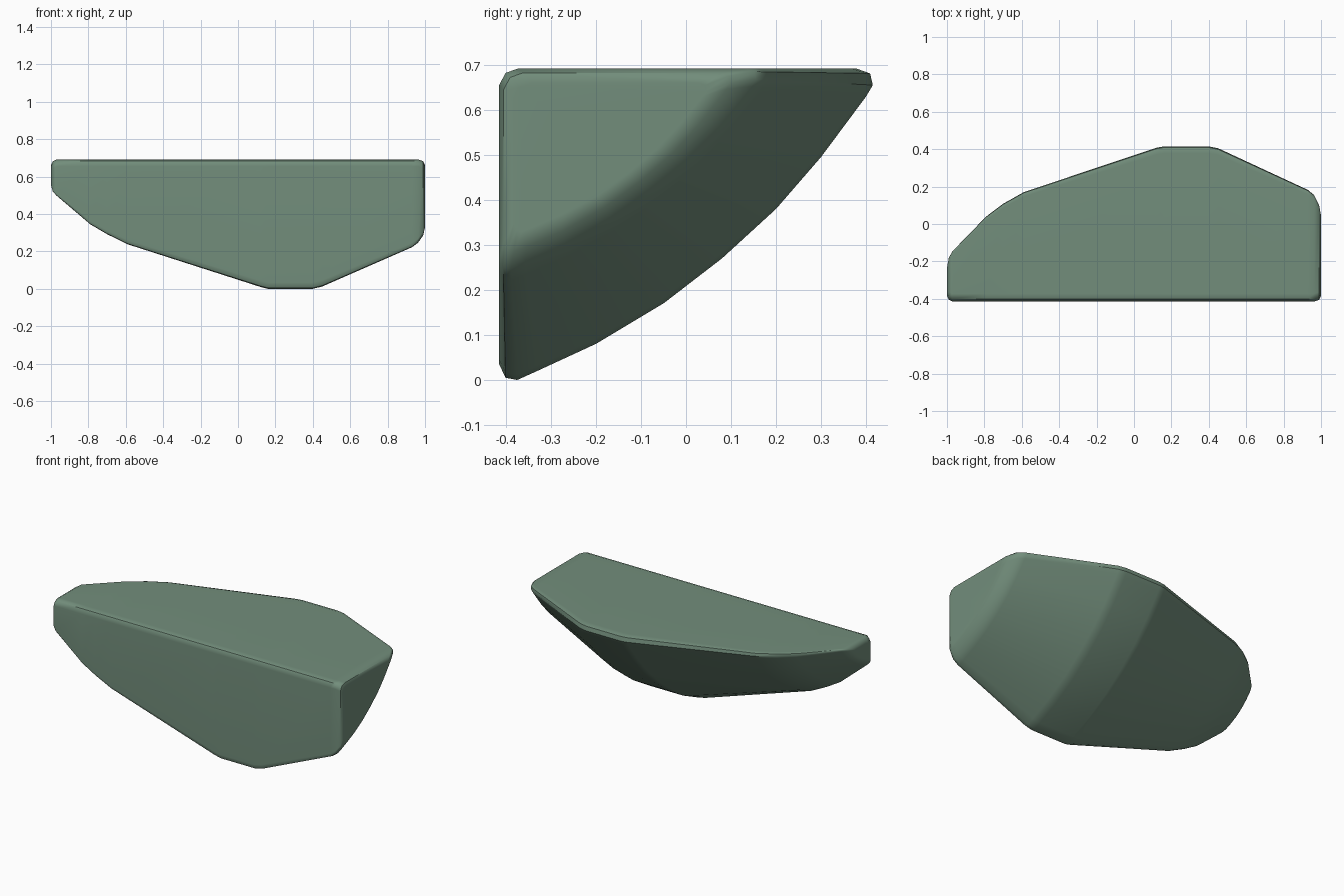
import bpy, bmesh

if "Cube" in bpy.data.objects:
    bpy.data.objects.remove(bpy.data.objects["Cube"])

TOP, FRONT = 0.692, -0.415

# stations along x: (x, bottom height at the front, back depth at the top, end inset)
stations = [
    (-1.0, 0.555, -0.235, 0.032), (-0.99, 0.52, -0.18, 0.010), (-0.97, 0.498, -0.145, 0.0),
    (-0.79, 0.345, 0.04, 0.0), (-0.70, 0.292, 0.108, 0.0), (-0.59, 0.238, 0.17, 0.0),
    (0.12, 0.010, 0.408, 0.0), (0.16, 0.0, 0.415, 0.0), (0.40, 0.0, 0.415, 0.0),
    (0.45, 0.012, 0.405, 0.0), (0.93, 0.222, 0.182, 0.0), (0.963, 0.247, 0.155, 0.0),
    (0.99, 0.285, 0.10, 0.010), (1.0, 0.33, 0.045, 0.032),
]

# curved belly as fractions of depth (back) and height (down)
belly = [(0.982, 0.09), (0.861, 0.285), (0.741, 0.451), (0.596, 0.61),
         (0.44, 0.754), (0.259, 0.884), (0.102, 0.971)]


def section(zb, yt, inset):
    """Rounded wedge section: flat front, flat top, curved belly."""
    f, t = FRONT + inset, TOP - inset
    d, h = yt - f, t - zb
    k = h / TOP
    pts = [(f, t - 0.037), (f + 0.014, t - 0.010), (f + 0.042, t),
           (yt - 0.037 * k, t), (yt - 0.006 * k, t - 0.011 * k), (yt, t - 0.037 * k)]
    pts += [(f + u * d, t - v * h) for u, v in belly]
    pts += [(f + 0.040 * k, zb), (f + 0.014 * k, zb + 0.005 * k), (f, zb + 0.035 * k)]
    return pts


# loft the sections and cap both ends
bm = bmesh.new()
rings = [[bm.verts.new((x, y, z)) for y, z in section(zb, yt, i)]
         for x, zb, yt, i in stations]
n = len(rings[0])
for a, b in zip(rings, rings[1:]):
    for j in range(n):
        bm.faces.new((a[j], a[(j + 1) % n], b[(j + 1) % n], b[j]))
bm.faces.new(rings[0])
bm.faces.new(rings[-1])
bmesh.ops.recalc_face_normals(bm, faces=bm.faces)
mesh = bpy.data.meshes.new("wedge_shell")
bm.to_mesh(mesh)
bm.free()

shell = bpy.data.objects.new("wedge_shell", mesh)
bpy.context.collection.objects.link(shell)
mat = bpy.data.materials.new("muted_green")
mat.diffuse_color = (0.17, 0.27, 0.2, 1)
mat.use_nodes = True
mat.node_tree.nodes["Principled BSDF"].inputs["Base Color"].default_value = mat.diffuse_color
mesh.materials.append(mat)

# smooth rounded edges, flat main faces
bpy.context.view_layer.objects.active = shell
shell.select_set(True)
bpy.ops.object.shade_smooth_by_angle(angle=0.7)
wn = shell.modifiers.new("weighted_normals", 'WEIGHTED_NORMAL')
wn.keep_sharp = True
